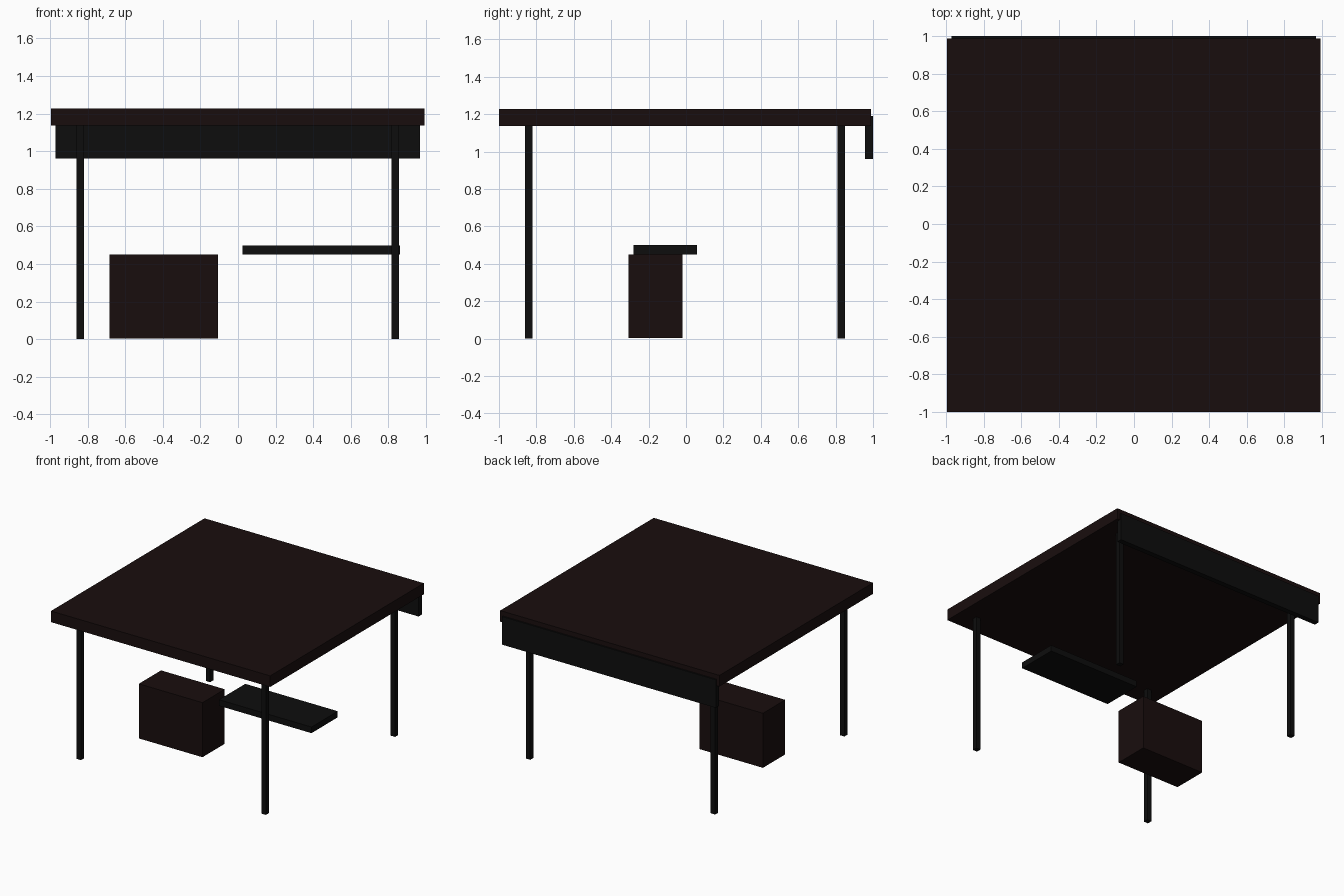
import bpy

if "Cube" in bpy.data.objects:
    bpy.data.objects.remove(bpy.data.objects["Cube"])


def material(name, color):
    m = bpy.data.materials.new(name)
    m.diffuse_color = (*color, 1.0)
    m.use_nodes = True
    m.node_tree.nodes["Principled BSDF"].inputs["Base Color"].default_value = m.diffuse_color
    return m


def box(name, x, y, z, mat):
    """Box spanning the (min, max) ranges on each axis."""
    spans = (x, y, z)
    bpy.ops.mesh.primitive_cube_add(size=1, location=[(a + b) / 2 for a, b in spans])
    ob = bpy.context.object
    ob.name = name
    ob.scale = [b - a for a, b in spans]
    bpy.ops.object.transform_apply(location=False, rotation=False, scale=True)
    ob.data.materials.append(mat)
    return ob


wood = material("dark_wood", (0.0095, 0.0042, 0.0042))
metal = material("black_metal", (0.0042, 0.0042, 0.0042))

# Table top
TOP_Z = 1.137
box("table_top", (-0.995, 0.992), (-1.0, 0.988), (TOP_Z, 1.228), wood)

# Back panel hanging from the rear edge
box("back_panel", (-0.97, 0.967), (0.957, 1.0), (0.96, 1.19), metal)

# Four square legs
for side, x in (("left", -0.84), ("right", 0.836)):
    for end, y in (("front", -0.842), ("back", 0.831)):
        box(f"{end}_{side}_leg", (x - 0.02, x + 0.02), (y - 0.02, y + 0.02),
            (0, TOP_Z), metal)

# Cabinet on the floor and the shelf beside it
box("cabinet", (-0.684, -0.107), (-0.307, -0.019), (0.003, 0.45), wood)
box("shelf", (0.024, 0.862), (-0.28, 0.06), (0.449, 0.499), metal)
